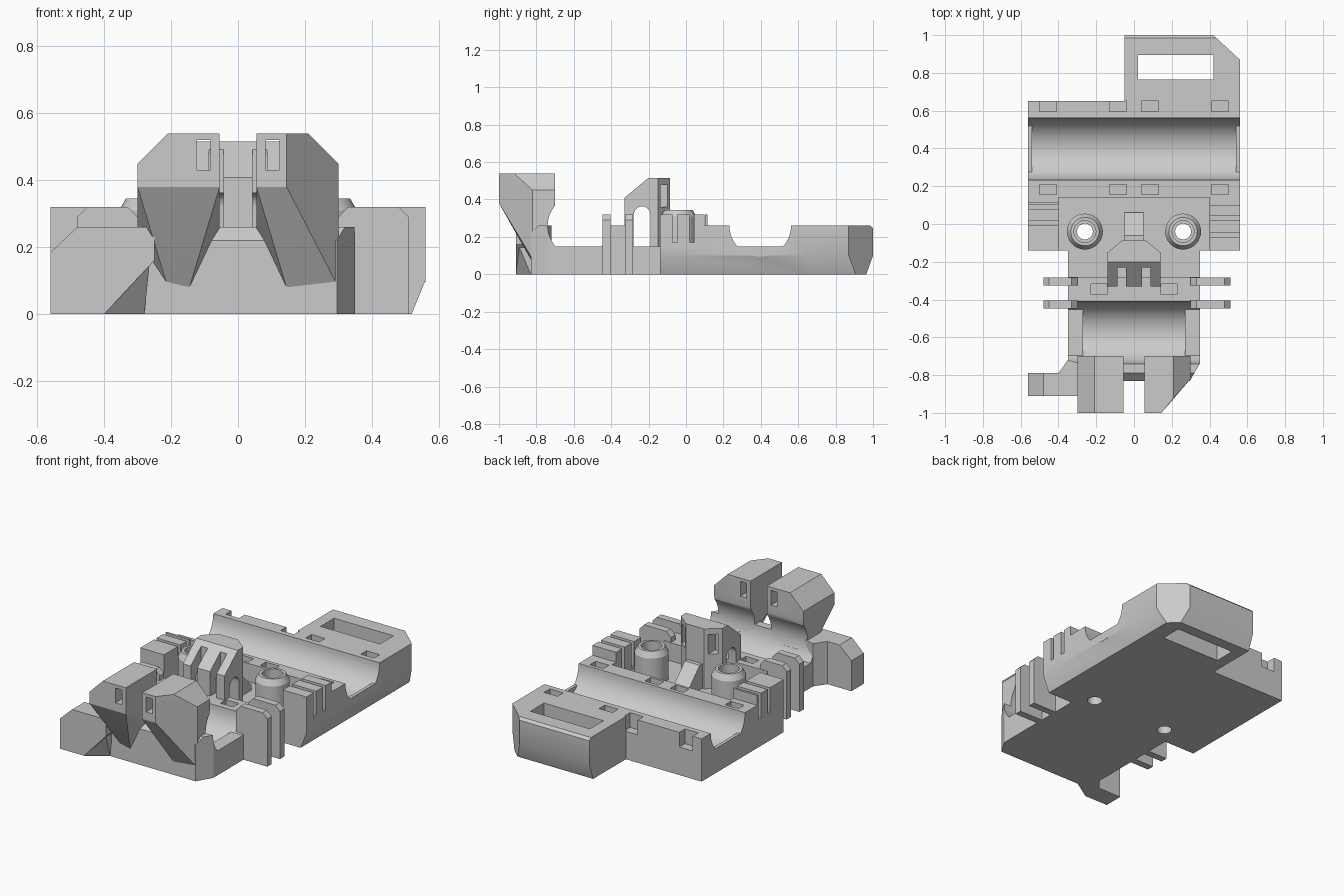
import bpy, bmesh, math

if bpy.data.objects.get("Cube"):
    bpy.data.objects.remove(bpy.data.objects["Cube"])

mat = bpy.data.materials.new("light_grey")
mat.use_nodes = True
mat.diffuse_color = (0.6, 0.6, 0.6, 1)
mat.node_tree.nodes["Principled BSDF"].inputs["Base Color"].default_value = (0.6, 0.6, 0.6, 1)


def finish(name, bm):
    bmesh.ops.recalc_face_normals(bm, faces=bm.faces)
    me = bpy.data.meshes.new(name)
    bm.to_mesh(me)
    bm.free()
    me.materials.append(mat)
    ob = bpy.data.objects.new(name, me)
    bpy.context.collection.objects.link(ob)
    return ob


def hull(name, pts):
    bm = bmesh.new()
    for p in pts:
        bm.verts.new(p)
    res = bmesh.ops.convex_hull(bm, input=bm.verts)
    junk = [v for v in res["geom_interior"] if isinstance(v, bmesh.types.BMVert)]
    bmesh.ops.delete(bm, geom=junk, context="VERTS")
    bmesh.ops.dissolve_limit(bm, angle_limit=0.01, verts=bm.verts, edges=bm.edges)
    return finish(name, bm)


def box(name, x0, x1, y0, y1, z0, z1):
    return hull(name, [(x, y, z) for x in (x0, x1) for y in (y0, y1) for z in (z0, z1)])


def prism(name, outline, lo, hi, axis="x"):
    """Extrude a 2D outline: (y,z) along x, (x,z) along y, or (x,y) along z."""
    place = {"x": lambda a, b, c: (c, a, b), "y": lambda a, b, c: (a, c, b),
             "z": lambda a, b, c: (a, b, c)}[axis]
    bm = bmesh.new()
    face = bm.faces.new([bm.verts.new(place(a, b, lo)) for a, b in outline])
    top = bmesh.ops.extrude_face_region(bm, geom=[face])["geom"]
    a, b = place(0, 0, 0), place(0, 0, hi - lo)
    move = [q - p for p, q in zip(a, b)]
    bmesh.ops.translate(bm, vec=move, verts=[v for v in top if isinstance(v, bmesh.types.BMVert)])
    return finish(name, bm)


def cut(ob, *cutters):
    bpy.context.view_layer.objects.active = ob
    for c in cutters:
        m = ob.modifiers.new("cut", "BOOLEAN")
        m.operation, m.solver, m.object = "DIFFERENCE", "EXACT", c
        bpy.ops.object.modifier_apply(modifier=m.name)
        bpy.data.objects.remove(c)
    return ob


def arc(cy, cz, r, a0, a1, n=24):
    steps = [math.radians(a0 + (a1 - a0) * i / n) for i in range(n + 1)]
    return [(cy + r * math.cos(a), cz + r * math.sin(a)) for a in steps]


def disc(name, cx, cy, r, z0, z1):
    return prism(name, arc(cx, cy, r, 0, 350, 35), z0, z1, "z")


R = 0.165          # bearing radius
TOP, FLOOR = 0.26, 0.15
REAR, FRONT = 0.397, -0.575

# wide rear body with its bearing trough
wide = prism("rear_body", [(-0.14, 0), (0.65, 0), (0.65, TOP)] + arc(REAR, TOP, R, 0, -180)
             + [(0.14, TOP), (0.14, FLOOR), (-0.14, FLOOR)], -0.56, 0.56)
for x in (-0.455, -0.085, 0.085, 0.455):
    for y in (0.155, 0.595):
        cut(wide, box("c", x - 0.045, x + 0.045, y, y + 0.055, 0.17, 0.4))
cut(wide, prism("c", [(-0.6, 0.62), (-0.53, 0.7), (-0.6, 0.7)], -0.1, 0.4, "z"))


def edge_cutter():
    return prism("c", [(0.515, -0.01), (0.56, 0.1), (0.7, 0.1), (0.7, -0.01)], -0.2, 1.1, "y")


cut(wide, edge_cutter())

# rear extension with a long slot
ext = prism("rear_extension", [(-0.05, 0.65), (0.56, 0.65), (0.56, 0.87), (0.42, 1), (-0.05, 1)],
            0, TOP, "z")
cut(ext, box("c", 0.02, 0.42, 0.765, 0.895, -0.1, 0.5), edge_cutter(),
    prism("c", [(0.96, -0.01), (1, 0.1), (1.1, 0.1), (1.1, -0.01)], -0.2, 0.7),
    prism("c", [(0.975, 0.27), (1.01, 0.235), (1.1, 0.27)], -0.2, 0.7))

# narrow front body with its bearing trough
narrow = prism("front_body", [(-0.83, 0), (-0.14, 0), (-0.14, FLOOR), (-0.28, FLOOR), (-0.28, TOP)]
               + arc(FRONT, TOP, R, 0, -180) + [(-0.79, TOP), (-0.83, 0.22)], -0.35, 0.35)
for s in (-1, 1):
    cut(narrow, prism("c", [(s * 0.29, -0.84), (s * 0.36, -0.72), (s * 0.36, -0.84)],
                      -0.1, 0.5, "z"),
        box("c", s * 0.185 - 0.043, s * 0.185 + 0.043, -0.372, -0.318, 0.17, 0.4))

for s, side in ((-1, "right"), (1, "left")):
    # trough end lips
    for n, c, xa, xb in (("rear", REAR, 0.54, 0.56), ("front", FRONT, 0.27, 0.35)):
        prism(f"{n}_lip_{side}", arc(c, TOP, R, -42, -138), min(s * xa, s * xb), max(s * xa, s * xb))

    # side blocks with cable slots
    x0, x1 = sorted((s * 0.40, s * 0.56))
    block = box(f"side_block_{side}", x0, x1, -0.14, 0.14, FLOOR, 0.32)
    for y in ((0.03, -0.06) if s > 0 else (0.09, 0.005)):
        cut(block, box("c", x0 - 0.01, x1 + 0.01, y - 0.012, y + 0.012, 0.17, 0.4))
    cut(block, box("c", x0 - 0.01, x1 + 0.01, 0.1 if s > 0 else 0.115, 0.15, 0.26, 0.4))

    # thin tabs
    outer = 0.51 if s > 0 else 0.48
    for n, y in (("front", -0.447), ("rear", -0.326)):
        prism(f"{n}_tab_{side}", [(s * 0.3, 0), (s * outer, 0), (s * outer, 0.29),
              (s * (outer - 0.03), 0.32), (s * 0.33, 0.32), (s * 0.3, 0.29)], y, y + 0.043, "y")

    # hollow screw bosses
    cx, cy = s * 0.26, -0.04
    boss = hull(f"screw_boss_{side}", [(x, y, z) for r, z in ((0.095, FLOOR), (0.095, 0.31), (0.075, 0.345))
                for x, y in arc(cx, cy, r, 0, 350, 35)])
    cut(boss, disc("c", cx, cy, 0.058, 0.22, 0.4), disc("c", cx, cy, 0.042, 0.1, 0.3))
    cut(wide, disc("c", cx, cy, 0.042, -0.1, 0.2))

    # overhanging front lobes
    front_x, edge_y = (0.145, -0.82) if s > 0 else (0.30, -1)
    top_x = min(front_x, 0.21)
    top_y = -0.92 if s > 0 else -1
    pts = [(0.055, y, z) for y in (-1, -0.70) for z in (0.38, 0.54)]
    pts += [(top_x, -1, 0.54), (0.21, top_y, 0.54), (0.21, -0.70, 0.54),
            (0.30, -0.70, 0.45), (0.30, edge_y, 0.45), (0.30, edge_y, 0.38), (0.30, -0.70, 0.38),
            (front_x, -1, 0.38), (front_x, -1, 0.45), (0.055, -0.83, 0.27), (0.055, -0.74, 0.24),
            (0.145, -0.83, 0.08), (0.30 if s > 0 else 0.21, -0.82, 0.08),
            (0.30, -0.80, 0.2), (0.30, -0.74, 0.2), (0.2, -0.74, 0.1)]
    lobe = hull(f"front_lobe_{side}", [(s * x, y, z) for x, y, z in pts])
    cut(lobe, prism("c", arc(FRONT, TOP, R, 0, 350, 35), -0.5, 0.5),
        box("c", s * 0.103 - 0.021, s * 0.103 + 0.021, -1.1, -0.6, 0.43, 0.52))

# front ear
ear = prism("front_ear", [(-0.56, 0), (-0.40, 0), (-0.25, 0.16), (-0.25, TOP), (-0.48, TOP), (-0.56, 0.185)],
            -0.91, -0.79, "y")
hull("ear_gusset", [(x, y, z) for z in (0, TOP)
                    for x, y in ((-0.40, -0.79), (-0.35, -0.72), (-0.28, -0.74), (-0.28, -0.83))]
     + [(-0.40, -0.91, 0), (-0.26, -0.91, 0.19)])

# centre tower with an arched passage and tie slots
outline = [(-0.14, -0.33), (0.14, -0.33), (0.14, -0.15), (0.06, -0.085), (-0.06, -0.085), (-0.14, -0.15)]
tower = prism("centre_tower", outline, FLOOR, 0.515, "z")
cut(tower, prism("c", [(-0.34, 0.40), (-0.2, 0.516), (-0.2, 0.6), (-0.34, 0.6)], -0.3, 0.3),
    prism("c", [(-0.28, 0.1), (-0.19, 0.1)] + arc(-0.235, 0.318, 0.045, 0, 180, 12), -0.3, 0.3))
for s in (-1, 1):
    cut(tower, box("c", s * 0.065 - 0.022, s * 0.065 + 0.022, -0.4, -0.23, 0.2, 0.6),
        box("c", s * 0.1 - 0.022, s * 0.1 + 0.022, -0.17, 0, 0.36, 0.48))

# ramp behind the tower
prism("centre_ramp", [(0.06, FLOOR), (0.06, 0.18), (-0.06, 0.3), (-0.1, 0.3), (-0.1, FLOOR)], -0.05, 0.05)

# smooth curved surfaces, keep hard edges
bpy.ops.object.select_all(action="DESELECT")
for ob in bpy.context.collection.objects:
    if ob.type == "MESH":
        ob.select_set(True)
        bpy.context.view_layer.objects.active = ob
bpy.ops.object.shade_smooth_by_angle(angle=math.radians(25))
